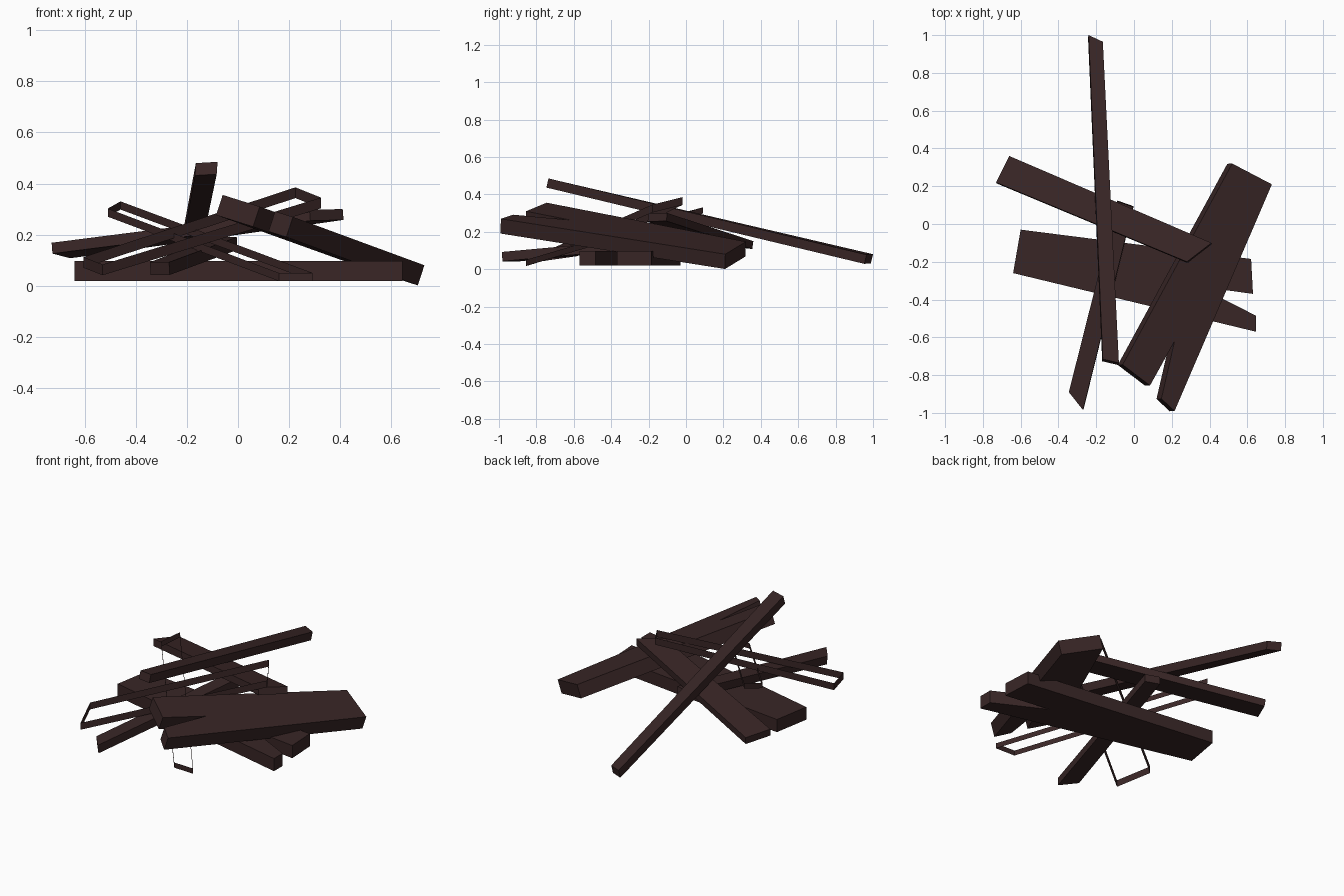
import bpy, bmesh
from mathutils import Vector

if "Cube" in bpy.data.objects:
    bpy.data.objects.remove(bpy.data.objects["Cube"])

wood = bpy.data.materials.new("charred_dark_wood")
wood.diffuse_color = (0.040, 0.019, 0.019, 1)
wood.use_nodes = True
wood.node_tree.nodes["Principled BSDF"].inputs["Base Color"].default_value = wood.diffuse_color


def plank(name, top, thickness, hollow=False):
    """Extrude a top outline downwards; hollow planks keep only their side walls."""
    pts = [Vector(p) for p in top]
    n = Vector()
    for a, b in zip(pts, pts[1:] + pts[:1]):
        n += a.cross(b)
    if n.z < 0:
        pts.reverse()
        n = -n
    n.normalize()
    drop = Vector((0, 0, -thickness)) if hollow else -n * thickness
    bm = bmesh.new()
    up = [bm.verts.new(p) for p in pts]
    low = [bm.verts.new(p + drop) for p in pts]
    k = len(pts)
    for i in range(k):
        j = (i + 1) % k
        bm.faces.new((up[i], low[i], low[j], up[j]))
    if not hollow:
        bm.faces.new(up)
        bm.faces.new(low[::-1])
    me = bpy.data.meshes.new(name)
    bm.to_mesh(me)
    bm.free()
    me.materials.append(wood)
    ob = bpy.data.objects.new(name, me)
    bpy.context.collection.objects.link(ob)
    return ob


# Wide split board lying flat at the bottom
plank("flat_split_board", [
    (-0.60, -0.03, 0.097), (-0.64, -0.26, 0.097), (0.645, -0.57, 0.097),
    (0.645, -0.485, 0.097), (0.34, -0.33, 0.097), (0.63, -0.37, 0.097),
    (0.62, -0.185, 0.097)], 0.078)

# Wide split board leaning down to the right
lean = [(0.52, 0.32), (0.73, 0.21), (0.215, -0.99), (0.145, -0.925),
        (0.215, -0.62), (0.085, -0.855), (-0.06, -0.745)]
plank("leaning_split_board",
      [(x, y, 0.147 - 0.328 * (x - 0.52) - 0.017 * (y - 0.32)) for x, y in lean], 0.083)

# Long narrow beam on top
plank("long_beam", [
    (-0.24, 1.0, 0.08), (-0.165, 0.965, 0.077),
    (-0.08, -0.735, 0.485), (-0.165, -0.715, 0.48)], 0.05)

# Crossing board at the back
plank("back_board", [
    (-0.66, 0.36, 0.15), (-0.73, 0.22, 0.168),
    (0.28, -0.20, 0.297), (0.41, -0.10, 0.30)], 0.043)

# Short board pointing to the front
plank("front_board", [
    (-0.345, -0.89, 0.092), (-0.27, -0.985, 0.092),
    (-0.005, 0.09, 0.19), (-0.09, 0.12, 0.19)], 0.05)

# Two hollow boards with only side walls
plank("hollow_board_left", [
    (-0.605, -0.58, 0.112), (-0.53, -0.78, 0.083),
    (0.325, -0.18, 0.345), (0.225, -0.02, 0.385)], 0.042, True)
plank("hollow_board_right", [
    (-0.46, 0.09, 0.33), (-0.51, -0.02, 0.302),
    (0.16, -0.85, 0.05), (0.292, -0.855, 0.05)], 0.032, True)
